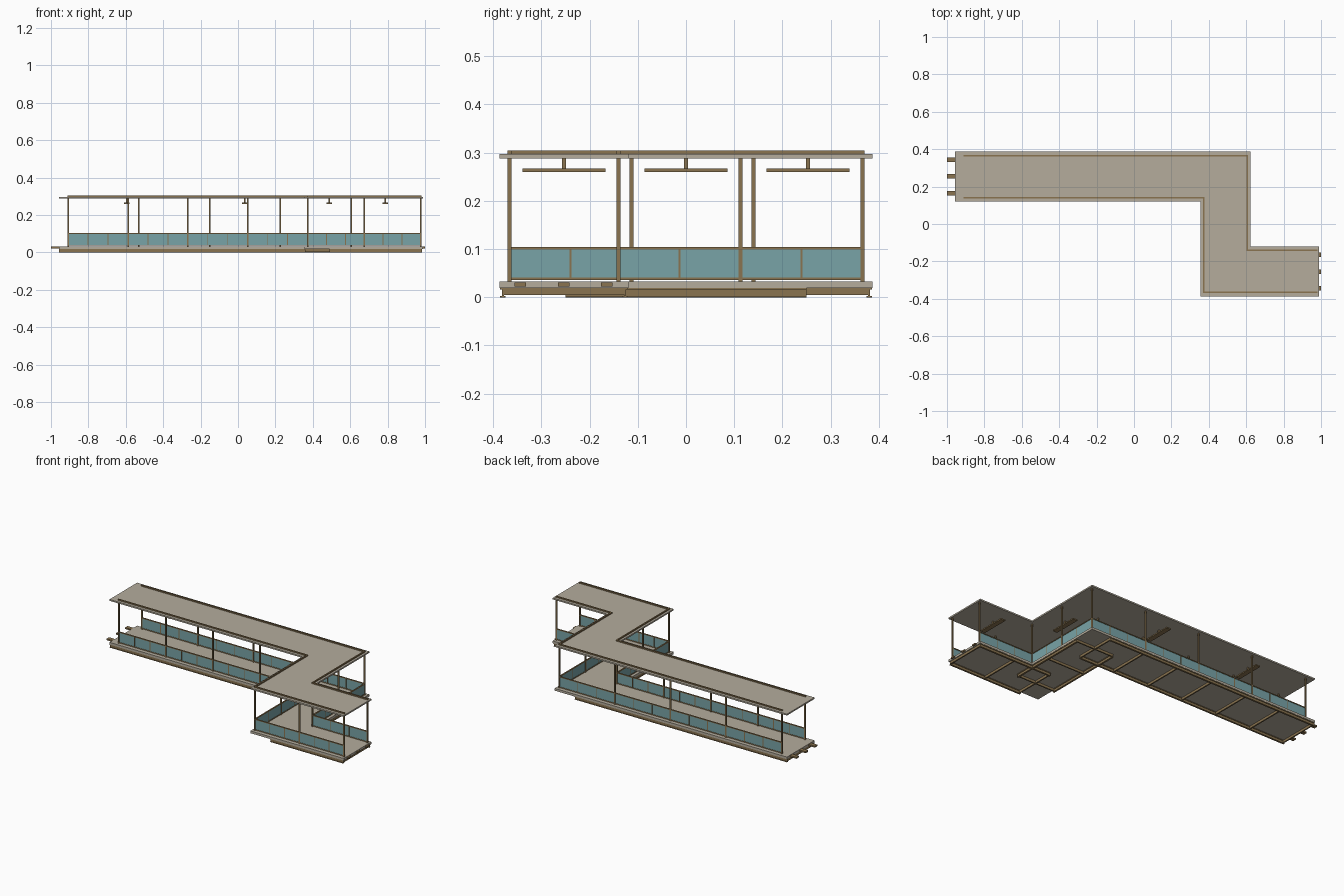
import bpy, bmesh, math
from mathutils import Vector

if "Cube" in bpy.data.objects:
    bpy.data.objects.remove(bpy.data.objects["Cube"])


def material(name, rgb):
    m = bpy.data.materials.new(name)
    m.diffuse_color = (*rgb, 1)
    m.use_nodes = True
    m.node_tree.nodes["Principled BSDF"].inputs["Base Color"].default_value = m.diffuse_color
    return m


BEIGE = material("beige panel", (0.46, 0.415, 0.335))
BRONZE = material("bronze metal", (0.255, 0.175, 0.08))
GLASS = material("teal glass", (0.19, 0.37, 0.39))


def finish(name, bm, mat):
    bmesh.ops.recalc_face_normals(bm, faces=bm.faces)
    me = bpy.data.meshes.new(name)
    bm.to_mesh(me)
    bm.free()
    me.materials.append(mat)
    bpy.context.collection.objects.link(bpy.data.objects.new(name, me))


def add_box(bm, x0, x1, y0, y1, z0, z1):
    vs = bmesh.ops.create_cube(bm, size=1)["verts"]
    for v in vs:
        v.co = Vector(((x0 + x1) / 2 + v.co.x * (x1 - x0),
                       (y0 + y1) / 2 + v.co.y * (y1 - y0),
                       (z0 + z1) / 2 + v.co.z * (z1 - z0)))


def add_bar(bm, a, b, w, z0, z1):
    """Axis-aligned bar of width w from a to b, with squared corners."""
    add_box(bm, min(a[0], b[0]) - w / 2, max(a[0], b[0]) + w / 2,
            min(a[1], b[1]) - w / 2, max(a[1], b[1]) + w / 2, z0, z1)


def slab(name, outline, z0, z1):
    bm = bmesh.new()
    face = bm.faces.new([bm.verts.new((x, y, z0)) for x, y in outline])
    top = bmesh.ops.extrude_face_region(bm, geom=[face])["geom"]
    for v in top:
        if isinstance(v, bmesh.types.BMVert):
            v.co.z = z1
    finish(name, bm, BEIGE)


# Z-shaped deck and roof
OUTLINE = [(-0.957, 0.387), (0.622, 0.387), (0.622, -0.119), (0.99, -0.119),
           (0.99, -0.387), (0.355, -0.387), (0.355, 0.119), (-0.957, 0.119)]
slab("deck", OUTLINE, 0.019, 0.033)
slab("roof", OUTLINE, 0.288, 0.297)

# Posts, railings, glass and roof rim along both sides
SIDES = {
    "back": [(-0.908, 0.366), (0.605, 0.366), (0.605, -0.14), (0.978, -0.14)],
    "front": [(-0.908, 0.14), (0.372, 0.14), (0.372, -0.366), (0.978, -0.366)],
}
for side, path in SIDES.items():
    posts, rails, glass, rim, mullions = (bmesh.new() for _ in range(5))
    for i, (a, b) in enumerate(zip(path, path[1:])):
        a, b = Vector(a), Vector(b)
        bays = math.ceil((b - a).length / 0.38)
        for k in range(0 if i == 0 else 1, bays + 1):
            p = a.lerp(b, k / bays)
            add_bar(posts, p, p, 0.008, 0.033, 0.288)
        panes = bays * math.ceil((b - a).length / bays / 0.13)
        for k in range(1, panes):
            p = a.lerp(b, k / panes)
            add_bar(mullions, p, p, 0.0045, 0.04, 0.1)
        add_bar(rails, a, b, 0.008, 0.099, 0.104)
        add_bar(rails, a, b, 0.006, 0.036, 0.041)
        add_bar(glass, a, b, 0.002, 0.041, 0.099)
        add_bar(rim, a, b, 0.008, 0.297, 0.304)
    finish(side + "_posts", posts, BRONZE)
    finish(side + "_rails", rails, BRONZE)
    finish(side + "_glass", glass, GLASS)
    finish(side + "_mullions", mullions, BRONZE)
    finish(side + "_roof_rim", rim, BRONZE)

# Hanging lights under the roof
bm = bmesh.new()
for x, y in [(-0.595, 0.253), (0.037, 0.253), (0.488, 0), (0.787, -0.253)]:
    add_box(bm, x - 0.015, x + 0.015, y - 0.086, y + 0.086, 0.26, 0.267)
    add_box(bm, x - 0.004, x + 0.004, y - 0.004, y + 0.004, 0.267, 0.288)
finish("hanging_lights", bm, BRONZE)

# Planks reaching out of both open ends
bm = bmesh.new()
for dy in (-0.09, 0, 0.09):
    add_box(bm, -1.0, -0.91, 0.254 + dy - 0.012, 0.254 + dy + 0.012, 0.022, 0.031)
    add_box(bm, 0.91, 1.0, -0.254 + dy - 0.012, -0.254 + dy + 0.012, 0.022, 0.031)
finish("end_planks", bm, BRONZE)


# Underframes: flanged side beams with cross joists, one per straight run
def underframe(name, a, b, bays):
    bm = bmesh.new()
    a, b = Vector(a), Vector(b)
    d = (b - a).normalized()
    n = Vector((-d.y, d.x)) * 0.127

    def strip(p, q, w, z0, z1):
        h = Vector((abs(d.y), abs(d.x))) * w / 2
        add_box(bm, min(p.x, q.x) - h.x, max(p.x, q.x) + h.x,
                min(p.y, q.y) - h.y, max(p.y, q.y) + h.y, z0, z1)

    for s in (-1, 1):
        p, q = a + n * s, b + n * s
        strip(p, q, 0.011, 0, 0.003)
        strip(p, q, 0.004, 0.003, 0.016)
        strip(p, q, 0.011, 0.016, 0.019)
    for k in range(bays + 1):
        c = a.lerp(b, k / bays)
        c += d * (0.004 if k == 0 else -0.004 if k == bays else 0)
        add_bar(bm, c - n * 0.97, c + n * 0.97, 0.008, 0.005, 0.019)
    finish(name, bm, BRONZE)


underframe("long_underframe", (-0.957, 0.253), (0.488, 0.253), 6)
underframe("middle_underframe", (0.488, 0.25), (0.488, -0.25), 2)
underframe("short_underframe", (0.488, -0.253), (0.985, -0.253), 2)
